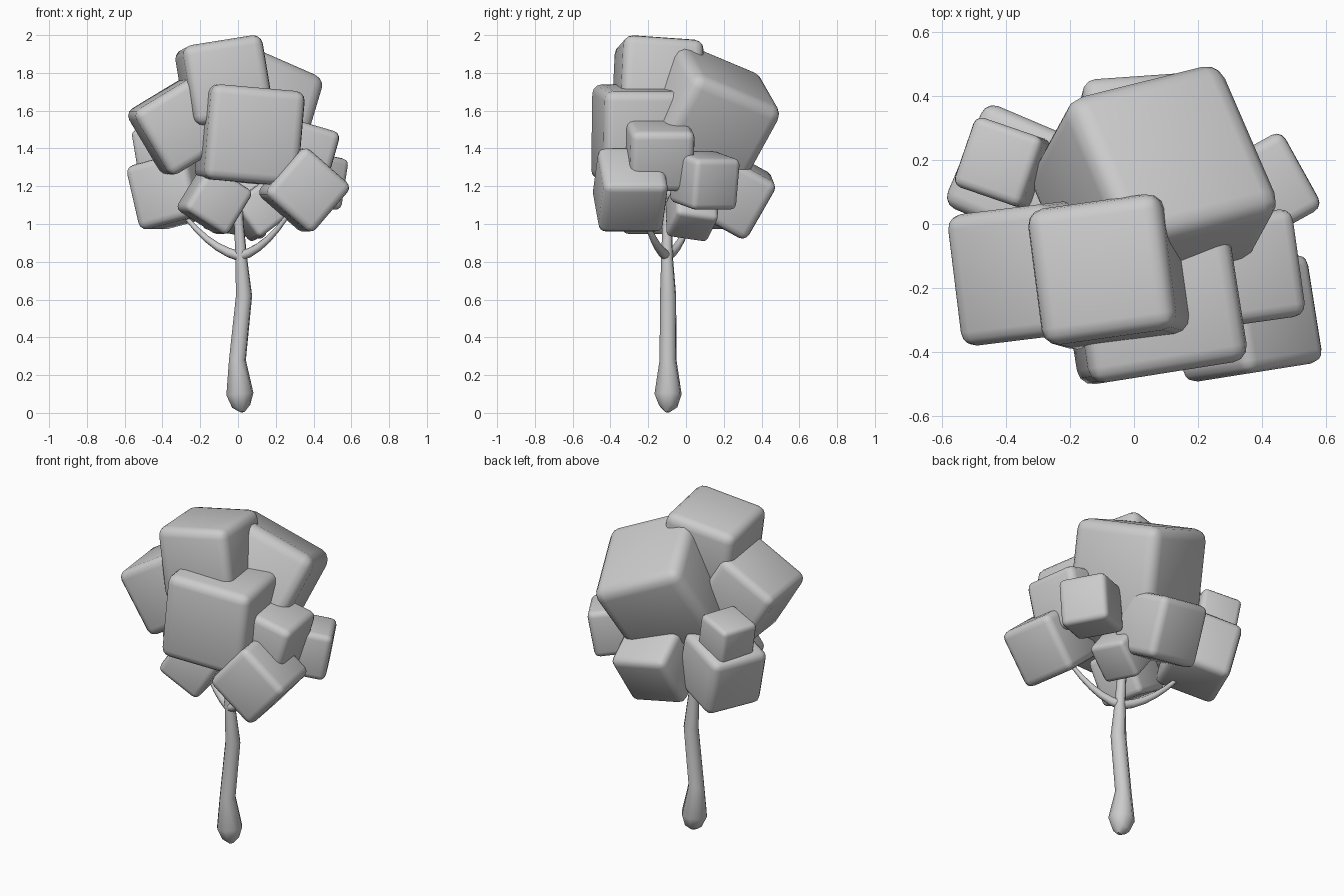
import bpy
from math import radians

if "Cube" in bpy.data.objects:
    bpy.data.objects.remove(bpy.data.objects["Cube"])


def leaf_block(name, loc, size, rot):
    """Rounded, tilted foliage block."""
    bpy.ops.mesh.primitive_cube_add(size=1, location=loc)
    ob = bpy.context.object
    ob.name = name
    ob.scale = size if isinstance(size, tuple) else (size,) * 3
    bpy.ops.object.transform_apply(location=False, rotation=False, scale=True)
    ob.rotation_euler = [radians(a) for a in rot]
    bev = ob.modifiers.new("round", 'BEVEL')
    bev.width = 0.12 * min(ob.dimensions)
    bev.segments = 3
    bpy.ops.object.shade_smooth()


def limb(name, points):
    """Eight-sided tapered tube; points are (x, y, z, radius)."""
    cu = bpy.data.curves.new(name, 'CURVE')
    cu.dimensions = '3D'
    cu.bevel_depth = 1.0
    cu.bevel_resolution = 2
    cu.use_fill_caps = True
    sp = cu.splines.new('POLY')
    sp.points.add(len(points) - 1)
    for p, (x, y, z, r) in zip(sp.points, points):
        p.co = (x, y, z, 1)
        p.radius = r
    sp.use_smooth = True
    ob = bpy.data.objects.new(name, cu)
    bpy.context.collection.objects.link(ob)


# Foliage: name, centre, size, tilt
leaf_block("leaf_front", (0.062, -0.26, 1.47), (0.505, 0.42, 0.505), (0, 5, 9))
leaf_block("leaf_top", (-0.073, -0.15, 1.75), 0.43, (-4, -9, 8))
leaf_block("leaf_back_large", (0.063, 0.105, 1.56), 0.55, (-23, 23, 14))
leaf_block("leaf_left_upper", (-0.315, -0.15, 1.515), (0.38, 0.415, 0.40), (0, -31, 7))
leaf_block("leaf_right_middle", (0.32, -0.145, 1.37), (0.34, 0.34, 0.33), (0, 16, 8))
leaf_block("leaf_right_lower", (0.35, -0.295, 1.18), (0.335, 0.345, 0.335), (0, 41, 9))
leaf_block("leaf_right_back", (0.392, 0.10, 1.23), 0.275, (0, 10, 29))
leaf_block("leaf_back_lower", (0.015, 0.24, 1.165), 0.35, (-29, 10, 4))
leaf_block("leaf_left_lower", (-0.345, 0.145, 1.175), 0.35, (0, -14, -23))
leaf_block("leaf_left_small", (-0.41, 0.19, 1.40), 0.23, (0, -10, -19))
leaf_block("leaf_front_lower", (-0.125, -0.21, 1.125), 0.275, (0, 32, 12))
leaf_block("leaf_under_small", (0.11, 0.03, 1.07), 0.23, (-10, -35, 20))

# Trunk and the two forked branches
limb("trunk", [(0.025, -0.10, 0.005, 0.012), (0.017, -0.095, 0.035, 0.05),
               (0.01, -0.095, 0.10, 0.074), (-0.003, -0.095, 0.28, 0.046),
               (0.032, -0.095, 0.62, 0.044), (0.017, -0.10, 0.82, 0.032),
               (0.005, -0.10, 1.00, 0.026), (0.0, -0.10, 1.20, 0.020)])
for side, ex, ey in (("left", -0.28, 0.03), ("right", 0.26, -0.22)):
    limb("branch_" + side, [
        (0.01 + (ex - 0.01) * t, -0.10 + (ey + 0.10) * t,
         0.83 + 0.06 * t + 0.15 * t * t, 0.028 - 0.016 * t)
        for t in (0, 0.2, 0.4, 0.6, 0.8, 1.0)])
